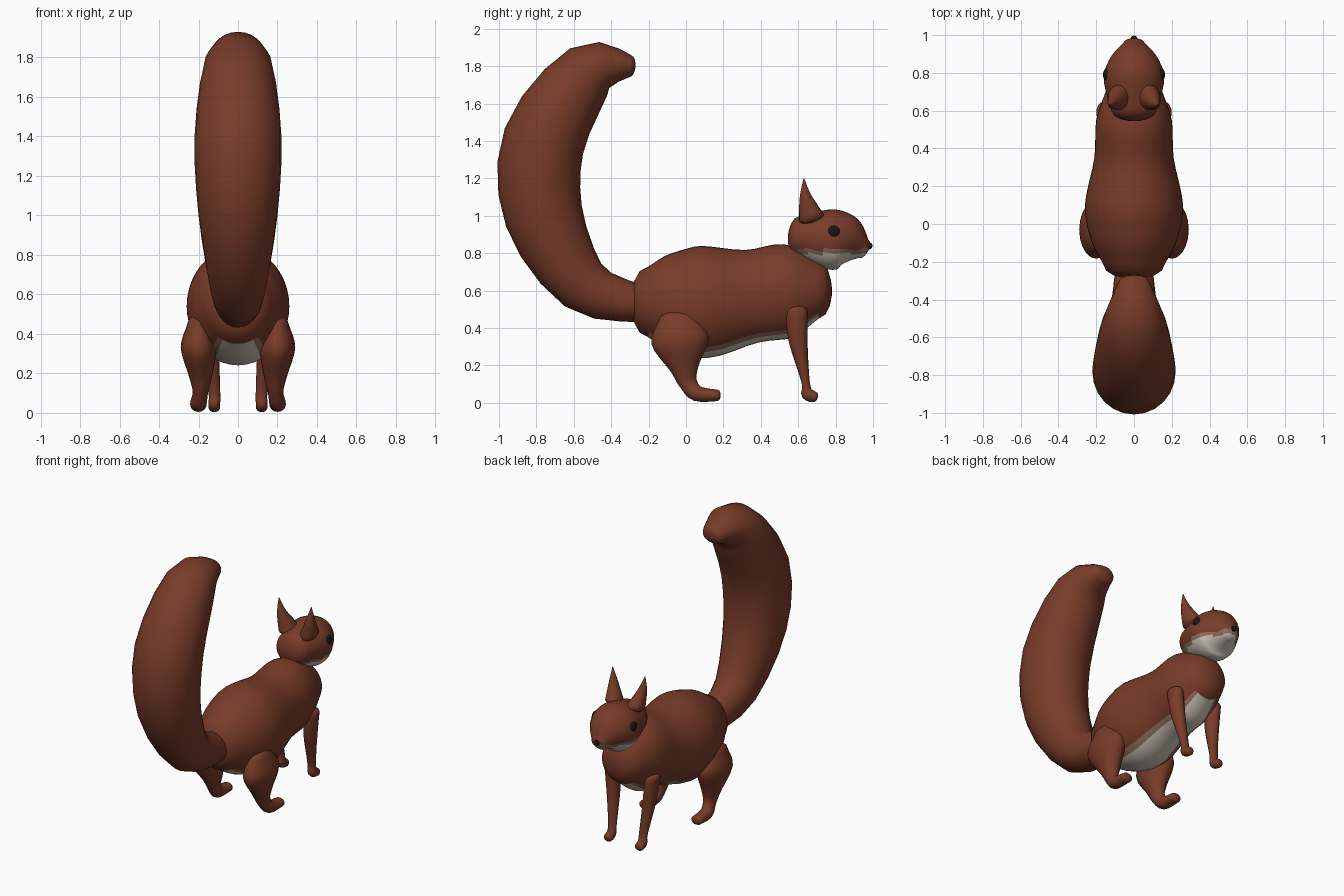
import bpy, bmesh, math
from mathutils import Vector

if "Cube" in bpy.data.objects:
    bpy.data.objects.remove(bpy.data.objects["Cube"])


def material(name, red, green, blue):
    mat = bpy.data.materials.new(name)
    mat.use_nodes = True
    mat.diffuse_color = (red, green, blue, 1)
    shader = mat.node_tree.nodes["Principled BSDF"]
    shader.inputs["Base Color"].default_value = (red, green, blue, 1)
    shader.inputs["Roughness"].default_value = 0.8
    return mat


FUR = material("red brown fur", 0.19, 0.045, 0.022)
FRINGE = material("pale brown fringe", 0.3, 0.16, 0.11)
CREAM = material("cream fur", 0.62, 0.56, 0.48)
BLACK = material("black", 0.008, 0.008, 0.008)


def catmull(before, start, end, after, t):
    """Smooth value between start and end."""
    slope_in, slope_out = (end - before) / 2, (after - start) / 2
    ease = t * t * (3 - 2 * t)
    return (start + (end - start) * ease
            + slope_in * t * (1 - t) ** 2 - slope_out * t * t * (1 - t))


def smooth_stations(stations, steps):
    last = len(stations) - 1
    result = []
    for i in range(last):
        near = [stations[min(max(i + k, 0), last)] for k in (-1, 0, 1, 2)]
        for step in range(steps):
            result.append([catmull(*values, step / steps) for values in zip(*near)])
    return result + [list(stations[-1])]


def sweep(name, stations, side=1, sides=24, steps=4, cap=0.5, rule=None):
    """Skin ellipses along a path of (y, z, depth radius, width radius, x) with round ends."""
    path = smooth_stations(stations, steps)
    points = [Vector((p[4] if len(p) > 4 else 0, p[0], p[1])) for p in path]
    last = len(path) - 1
    tangents = [(points[min(i + 1, last)] - points[max(i - 1, 0)]).normalized()
                for i in range(last + 1)]
    sections = [(points[i], tangents[i], path[i][2], path[i][3]) for i in range(last + 1)]

    # Domed ends
    def dome(section, direction):
        centre, tangent, depth, width = section
        rings = []
        for degrees in (30, 55, 75, 88):
            a = math.radians(degrees)
            shift = tangent * direction * cap * depth * math.sin(a)
            rings.append((centre + shift, tangent, depth * math.cos(a), width * math.cos(a)))
        return rings

    sections = dome(sections[0], -1)[::-1] + sections + dome(sections[-1], 1)

    bm = bmesh.new()
    rings = []
    for centre, tangent, depth, width in sections:
        normal = Vector((0, -tangent.z, tangent.y)).normalized()
        ring = []
        for k in range(sides):
            a = math.tau * k / sides
            co = centre + normal * depth * math.sin(a) + Vector((width * math.cos(a), 0, 0))
            co.x *= side
            ring.append(bm.verts.new(co))
        rings.append(ring)
    for low, high in zip(rings, rings[1:]):
        for k in range(sides):
            n = (k + 1) % sides
            face = bm.faces.new((low[k], low[n], high[n], high[k]))
            if rule:
                height = math.sin(math.tau * (k + 0.5) / sides)
                face.material_index = rule(face.calc_center_median(), height)
    bm.faces.new(rings[0])
    bm.faces.new(rings[-1])
    bmesh.ops.recalc_face_normals(bm, faces=bm.faces)
    for face in bm.faces:
        face.smooth = True
    mesh = bpy.data.meshes.new(name)
    bm.to_mesh(mesh)
    bm.free()
    for mat in (FUR, FRINGE, CREAM) if rule else (FUR,):
        mesh.materials.append(mat)
    bpy.context.collection.objects.link(bpy.data.objects.new(name, mesh))


def ball(name, place, radius, flatten=1):
    bpy.ops.mesh.primitive_uv_sphere_add(segments=12, ring_count=8, radius=radius, location=place)
    obj = bpy.context.object
    obj.name = name
    obj.scale.x = flatten
    obj.data.materials.append(BLACK)
    bpy.ops.object.shade_smooth()


def belly_colour(centre, height):
    """Cream sector under the body, edged by a fringe."""
    if not -0.2 < centre.y < 0.71 or height > -0.79:
        return 0
    return 2 if height < -0.88 else 1


def chin_colour(centre, height):
    """Cream jaw below a wavy fringe."""
    above = centre.z - 0.81 - 0.006 * math.sin(centre.y * 60)
    return 2 if above < -0.012 else 1 if above < 0.014 else 0


# Body
sweep("body", [
    (-0.2, 0.54, 0.19, 0.17),
    (-0.08, 0.54, 0.26, 0.23),
    (0.1, 0.54, 0.3, 0.26),
    (0.35, 0.57, 0.25, 0.21),
    (0.55, 0.6, 0.25, 0.2),
    (0.7, 0.61, 0.16, 0.15)], sides=40, rule=belly_colour)

# Upright tail
sweep("tail", [
    (-0.25, 0.53, 0.1, 0.1),
    (-0.55, 0.63, 0.15, 0.14),
    (-0.76, 1, 0.21, 0.2),
    (-0.76, 1.4, 0.22, 0.22),
    (-0.52, 1.77, 0.16, 0.17),
    (-0.3, 1.8, 0.06, 0.08)], steps=3)

# Head and nose
sweep("head", [
    (0.6, 0.89, 0.11, 0.12),
    (0.76, 0.875, 0.16, 0.16),
    (0.86, 0.865, 0.14, 0.135),
    (0.95, 0.825, 0.055, 0.06)], sides=40, steps=7, rule=chin_colour)
ball("nose", (0, 0.978, 0.84), 0.019)

# Paired ears, eyes and legs
for label, side in (("left", 1), ("right", -1)):
    sweep(label + "_ear", [
        (0.67, 0.99, 0.07, 0.06, 0.08),
        (0.64, 1.1, 0.033, 0.03, 0.11),
        (0.63, 1.2, 0.002, 0.002, 0.125)], side, sides=16)
    ball(label + "_eye", (side * 0.145, 0.79, 0.915), 0.033, 0.6)
    sweep(label + "_front_leg", [
        (0.59, 0.49, 0.06, 0.045, 0.155),
        (0.6, 0.33, 0.05, 0.042, 0.14),
        (0.64, 0.11, 0.022, 0.03, 0.12),
        (0.65, 0.05, 0.035, 0.03, 0.12),
        (0.69, 0.03, 0.028, 0.03, 0.12)], side, sides=16)
    sweep(label + "_hind_leg", [
        (-0.04, 0.44, 0.11, 0.06, 0.2),
        (-0.03, 0.33, 0.155, 0.09, 0.2),
        (-0.01, 0.19, 0.08, 0.06, 0.19),
        (0.01, 0.11, 0.05, 0.04, 0.19),
        (0.06, 0.05, 0.042, 0.042, 0.2),
        (0.17, 0.04, 0.03, 0.04, 0.2)], side, sides=20)
